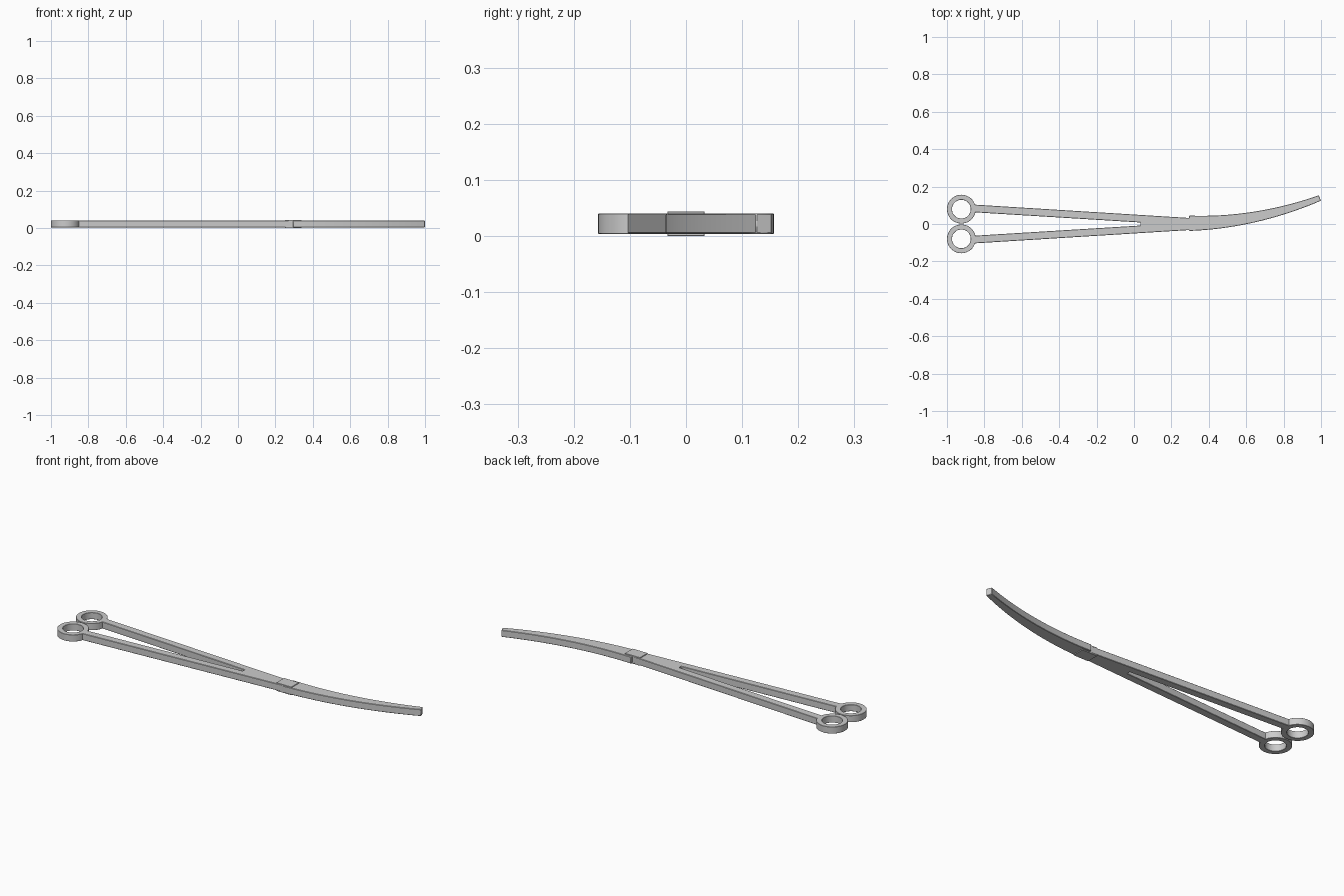
import bpy, bmesh, math

if "Cube" in bpy.data.objects:
    bpy.data.objects.remove(bpy.data.objects["Cube"])

Z0, Z1 = 0.004, 0.040


def finish(name, bm, bevel=0.0, smooth=False):
    bmesh.ops.recalc_face_normals(bm, faces=bm.faces)
    me = bpy.data.meshes.new(name)
    bm.to_mesh(me)
    bm.free()
    ob = bpy.data.objects.new(name, me)
    bpy.context.collection.objects.link(ob)
    if bevel:
        mod = ob.modifiers.new("edge_bevel", 'BEVEL')
        mod.width = bevel
        mod.segments = 1
        mod.limit_method = 'ANGLE'
        mod.angle_limit = math.radians(40)
    if smooth:
        bpy.ops.object.select_all(action='DESELECT')
        ob.select_set(True)
        bpy.context.view_layer.objects.active = ob
        bpy.ops.object.shade_smooth_by_angle(angle=math.radians(30))
    return ob


def strip(name, pairs, z0=Z0, z1=Z1, bevel=0.002, smooth=False):
    """Solid bar through pairs of (left, right) points seen from above."""
    bm = bmesh.new()
    rows = [[bm.verts.new((*p, z)) for p, z in ((l, z0), (r, z0), (r, z1), (l, z1))]
            for l, r in pairs]
    for a, b in zip(rows, rows[1:]):
        for i in range(4):
            j = (i + 1) % 4
            bm.faces.new((a[i], a[j], b[j], b[i]))
    bm.faces.new(rows[0])
    bm.faces.new(rows[-1])
    return finish(name, bm, bevel, smooth)


def ring(name, cx, cy, r_out, r_in, n=48):
    bm = bmesh.new()
    prof = [(r_in, Z0), (r_out, Z0), (r_out, Z1), (r_in, Z1)]
    rows = []
    for k in range(n):
        a = 2 * math.pi * k / n
        rows.append([bm.verts.new((cx + r * math.cos(a), cy + r * math.sin(a), z))
                     for r, z in prof])
    for k in range(n):
        a, b = rows[k], rows[(k + 1) % n]
        for i in range(4):
            j = (i + 1) % 4
            bm.faces.new((a[i], a[j], b[j], b[i]))
    return finish(name, bm, 0.001, True)


# Finger rings and shanks, one per side
for side, s in (("left", 1), ("right", -1)):
    ring(f"finger_ring_{side}", -0.923, s * 0.0795, 0.077, 0.05)
    strip(f"shank_{side}", [((-0.86, s * 0.104), (-0.86, s * 0.063)),
                            ((0.30, s * 0.032), (0.30, s * -0.008))])

# Web where the shanks meet
strip("shank_web", [((0.035, 0.014), (0.035, -0.014)),
                    ((0.30, 0.014), (0.30, -0.014))], bevel=0)

# Box lock
strip("box_lock", [((0.25, 0.033), (0.25, -0.033)),
                   ((0.34, 0.033), (0.34, -0.033))], 0.0, 0.044, 0.001)

# Curved tapering jaws
pairs = []
N = 20
for i in range(N + 1):
    t = i / N
    x = 0.295 + 0.699 * t
    y = 0.004 + 0.135 * t ** 2
    slope = 2 * 0.135 * t / 0.699
    k = math.hypot(1, slope)
    h = 0.041 - 0.0255 * t
    nx, ny = -slope / k, 1 / k
    pairs.append(((x + nx * h, y + ny * h), (x - nx * h, y - ny * h)))
strip("curved_jaws", pairs, smooth=True)
